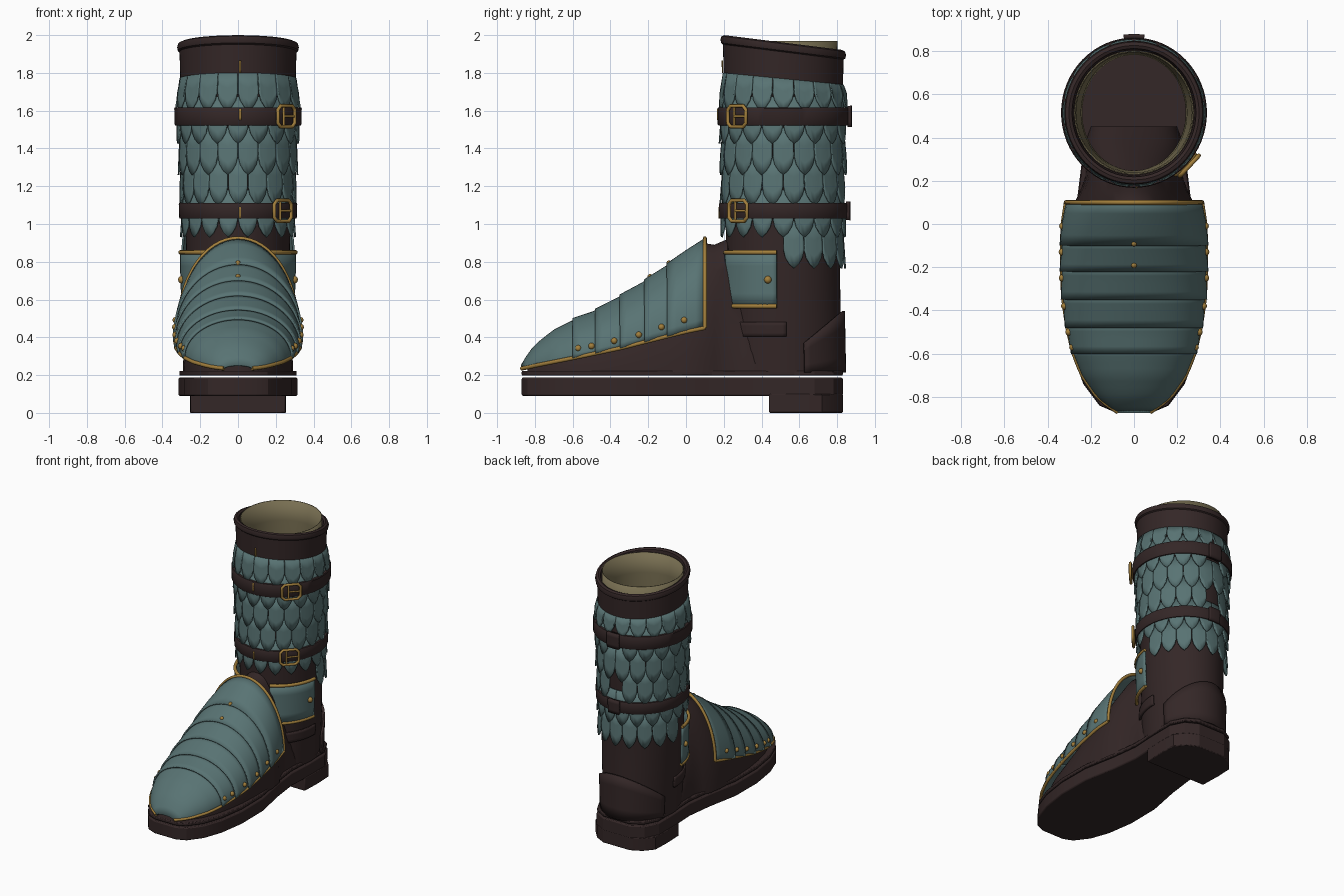
import bpy, bmesh, math
from mathutils import Vector
from math import sin, cos, pi, radians

if "Cube" in bpy.data.objects:
    bpy.data.objects.remove(bpy.data.objects["Cube"])


def material(name, col):
    m = bpy.data.materials.new(name)
    m.diffuse_color = (*col, 1)
    m.use_nodes = True
    m.node_tree.nodes["Principled BSDF"].inputs["Base Color"].default_value = m.diffuse_color
    return m


LEATHER = material("dark brown leather", (0.034, 0.020, 0.020))
TEAL = material("teal plate", (0.098, 0.172, 0.172))
GOLD = material("brass", (0.36, 0.21, 0.045))
LINING = material("olive lining", (0.19, 0.16, 0.085))
CY = 0.515  # shaft axis


def lerp(table, t):
    if t <= table[0][0]:
        return table[0][1:]
    for a, b in zip(table, table[1:]):
        if t <= b[0]:
            k = (t - a[0]) / (b[0] - a[0])
            return tuple(p + (q - p) * k for p, q in zip(a[1:], b[1:]))
    return table[-1][1:]


SHAFT = [(.2, .25, .31), (.45, .262, .305), (.75, .272, .30), (1.07, .278, .306),
         (1.57, .302, .312), (1.8, .30, .31), (2, .305, .315)]
# foot: y, half width, top z, lower edge z of the armour
CAP = [(-.87, .07, .25, .235), (-.84, .115, .30, .24), (-.8, .165, .355, .25), (-.7, .235, .435, .27),
       (-.6, .275, .485, .29), (-.48, .303, .535, .315), (-.35, .322, .61, .342), (-.22, .328, .69, .375),
       (-.1, .328, .775, .405), (0, .325, .85, .43), (.1, .31, .92, .45)]


def on_shaft(a, z, off=0.0, tilt=0.0):
    rx, ry = lerp(SHAFT, z)
    y = CY + (ry + off) * sin(a)
    return Vector(((rx + off) * cos(a), y, z - tilt * (y - .2)))


def on_cap(y, t, e=0.0):
    w, top, zb = lerp(CAP, y)
    return Vector(((w + e) * cos(t), y, zb + (top + e - zb) * sin(t)))


def finish(name, bm, mat, thick=0, angle=35):
    bmesh.ops.recalc_face_normals(bm, faces=bm.faces)
    me = bpy.data.meshes.new(name)
    bm.to_mesh(me)
    bm.free()
    me.materials.append(mat)
    ob = bpy.data.objects.new(name, me)
    bpy.context.collection.objects.link(ob)
    bpy.ops.object.select_all(action='DESELECT')
    bpy.context.view_layer.objects.active = ob
    ob.select_set(True)
    bpy.ops.object.shade_smooth_by_angle(angle=radians(angle))
    if thick:
        m = ob.modifiers.new("thickness", 'SOLIDIFY')
        m.thickness, m.offset = thick, 0
    return ob


def add_grid(bm, rows, closed=False):
    vs = [[bm.verts.new(p) for p in r] for r in rows]
    n = len(rows[0])
    for a, b in zip(vs, vs[1:]):
        for i in range(n if closed else n - 1):
            j = (i + 1) % n
            bm.faces.new((a[i], a[j], b[j], b[i]))


def grid(name, rows, mat, closed=False, thick=0):
    bm = bmesh.new()
    add_grid(bm, rows, closed)
    return finish(name, bm, mat, thick)


def ring(name, profile, mat, tilt=0.0, thick=0):
    return grid(name, [[on_shaft(2 * pi * i / 64, z, o, tilt) for i in range(64)]
                       for o, z in profile], mat, True, thick)


def patch(name, a0, a1, lo, hi, off, mat, thick=.012, n=14):
    # curved plate on the shaft; lo / hi are functions of angle
    rows = []
    for k in range(5):
        row = []
        for i in range(n + 1):
            a = radians(a0 + (a1 - a0) * i / n)
            row.append(on_shaft(a, lo(a) + (hi(a) - lo(a)) * k / 4, off))
        rows.append(row)
    return grid(name, rows, mat, False, thick)


def tube(name, pts, r, mat, cyclic=False):
    cu = bpy.data.curves.new(name, 'CURVE')
    cu.dimensions = '3D'
    cu.bevel_depth, cu.bevel_resolution, cu.use_fill_caps = r, 2, True
    sp = cu.splines.new('POLY')
    sp.points.add(len(pts) - 1)
    for p, q in zip(sp.points, pts):
        p.co = (*q, 1)
    sp.use_cyclic_u = cyclic
    cu.materials.append(mat)
    ob = bpy.data.objects.new(name, cu)
    bpy.context.collection.objects.link(ob)
    bpy.ops.object.select_all(action='DESELECT')
    bpy.context.view_layer.objects.active = ob
    ob.select_set(True)
    bpy.ops.object.convert(target='MESH')


def slab(name, table, z0, z1, bevel):
    pts = [(w, y) for y, w in table] + [(-w, y) for y, w in reversed(table)]
    bm = bmesh.new()
    lo = [bm.verts.new((x, y, z0)) for x, y in pts]
    hi = [bm.verts.new((x, y, z1)) for x, y in pts]
    bm.faces.new(lo)
    bm.faces.new(hi)
    for i in range(len(pts)):
        j = (i + 1) % len(pts)
        bm.faces.new((lo[i], lo[j], hi[j], hi[i]))
    ob = finish(name, bm, LEATHER, 0, 25)
    m = ob.modifiers.new("edge", 'BEVEL')
    m.width, m.segments, m.angle_limit = bevel, 2, radians(50)


def rivet(p, r=.017):
    bm = bmesh.new()
    bmesh.ops.create_uvsphere(bm, u_segments=12, v_segments=8, radius=r)
    bmesh.ops.translate(bm, verts=bm.verts, vec=p)
    finish("rivet", bm, GOLD, 0, 60)


# sole, welt and heel
OUT = [(-.87, .09), (-.84, .16), (-.74, .235), (-.6, .285), (-.4, .315), (-.15, .313), (.1, .265),
       (.3, .24), (.5, .25), (.68, .25), (.78, .2), (.83, .11)]
slab("sole", OUT, .09, .187, .008)
slab("welt", [(y, w - .004) for y, w in OUT], .197, .222, .006)
slab("heel", [(.44, .25), (.6, .255), (.72, .25), (.79, .19), (.83, .11)], 0, .1, .006)

# leather foot under the armour, running back into the shaft
FOOT = [(y, max(w - .035, .03), t - .022) for y, w, t, b in CAP if y > -.86]
FOOT += [(.15, .25, .89), (.22, .225, .92), (.3, .225, .74), (.38, .225, .55), (.45, .2, .4)]
grid("foot_upper", [[(w * cos(pi * i / 24), y, .2 + (t - .2) * sin(pi * i / 24)) for i in range(25)]
                    for y, w, t in FOOT], LEATHER)

# shaft, cuff, lining
ring("shaft", [(0, .2 + 1.64 * k / 16) for k in range(17)], LEATHER)
ring("cuff", [(.003, 1.74), (.006, 1.95), (.015, 1.957), (.018, 1.975), (.012, 1.993), (-.004, 2.0),
              (-.018, 1.992), (-.024, 1.9)], LEATHER, .125)
ring("lining", [(-.03, 1.97 - 1.2 * k / 8) for k in range(9)], LINING, 0, .006)

# rows of overlapping scales
N = 18
bm = bmesh.new()
for r, tip in enumerate((1.6, 1.425, 1.26, 1.10, .93, .765)):
    top = 1.80 if r == 0 else tip + .25
    for i in range(N):
        a = pi / 2 + 2 * pi / N * (i + (0 if r % 2 else .5))
        if r in (1, 3) and i == 0:
            continue  # gap over the back seam
        if r == 5 and sin(a) < -.1:
            continue  # ankle plates sit here
        rows = []
        for t in (0, .4, .75, 1):
            row = []
            for u, d in ((-.485, .095), (-.4, .055), (-.22, .022), (0, 0), (.22, .022), (.4, .055), (.485, .095)):
                z = top + (tip + d - top) * t
                off = .005 + .016 * t + .006 * (1 - 4 * u * u) * t
                tilt = .1 * (1 - t) if r == 0 else 0
                row.append(on_shaft(a + u * 2 * pi / N, z, off, tilt))
            rows.append(row)
        add_grid(bm, rows)
finish("scales", bm, TEAL, .01)

# straps with buckles and back keepers
for z, h, o in ((1.57, .048, .036), (1.07, .042, .034)):
    ring("strap", [(o - .025, z - h), (o - .004, z - h), (o, z - h + .006), (o, z + h - .006),
                   (o - .004, z + h), (o - .025, z + h)], LEATHER)
    patch("strap_keeper", 82, 98, lambda a: z - h - .008, lambda a: z + h + .008, o + .006, LEATHER, .02)
    ang = radians(-43)
    c = on_shaft(ang, z, o + .012)
    tan = Vector((-sin(ang), cos(ang), 0))

    def P(u, v):
        return c + tan * u + Vector((0, 0, v))
    tube("buckle_frame", [P(u, v) for u, v in ((-.065, -.035), (-.045, -.055), (.045, -.055), (.065, -.035),
                                               (.065, .035), (.045, .055), (-.045, .055), (-.065, .035))],
         .010, GOLD, True)
    tube("buckle_bar", [P(-.02, -.055), P(-.02, .055)], .007, GOLD)
    tube("buckle_prong", [P(-.02, 0), P(.07, 0)], .007, GOLD)

# front seam stitches
for z0, z1, o in ((1.80, 1.865, .012), (1.55, 1.61, .037), (1.03, 1.09, .035)):
    patch("seam_stitch", -88.9, -87.1, lambda a: z0, lambda a: z1, o, GOLD, .006, 2)

# heel counter
patch("heel_counter", 20, 160, lambda a: .215,
      lambda a: .37 + .17 * (sin(a) - .34) / .66, .016, LEATHER, .014, 24)

# ankle plates and side tabs, both sides
for s in (0, 1):
    def A(d):
        return 180 - d if s else d
    patch("ankle_plate", A(-67), A(-6), lambda a: .56, lambda a: .85, .03, TEAL)
    for z in (.565, .85):
        tube("ankle_trim", [on_shaft(radians(A(-67 + 61 * i / 12)), z, .032) for i in range(13)], .012, GOLD)
    rivet(on_shaft(radians(A(-14)), .705, .036), .02)
    patch("side_tab", A(-52), A(3), lambda a: .405, lambda a: .48, .01, LEATHER)

# toe armour of overlapping lames
cuts = [-.87, -.6, -.48, -.35, -.22, -.1, .1]
for k, (y0, y1) in enumerate(zip(cuts, cuts[1:])):
    n = 10 if k == 0 else 4
    end = min(y1 + .02, .1)
    rows = []
    for j in range(n + 1):
        y = y0 + (end - y0) * j / n
        e = .012 * (1 - j / n) if k else 0
        rows.append([on_cap(y, pi * i / 32, e) for i in range(33)])
    grid("toe_lame", rows, TEAL, False, .01)

# armour trim and rivets
for s in (0, pi):
    tube("lower_trim", [on_cap(-.87 + .97 * i / 24, s, .004) for i in range(25)], .011, GOLD)
    for y, z in ((-.57, .34), (-.5, .352), (-.38, .38), (-.25, .412), (-.13, .453), (-.01, .49)):
        w, top, zb = lerp(CAP, y)
        t = math.asin((z - zb) / (top - zb))
        rivet(on_cap(y, pi - t if s else t, .008))
tube("rear_trim", [on_cap(.1, pi * i / 32, .004) for i in range(33)], .011, GOLD)
for y in (-.09, -.19):
    rivet(on_cap(y, pi / 2, .01), .014)
